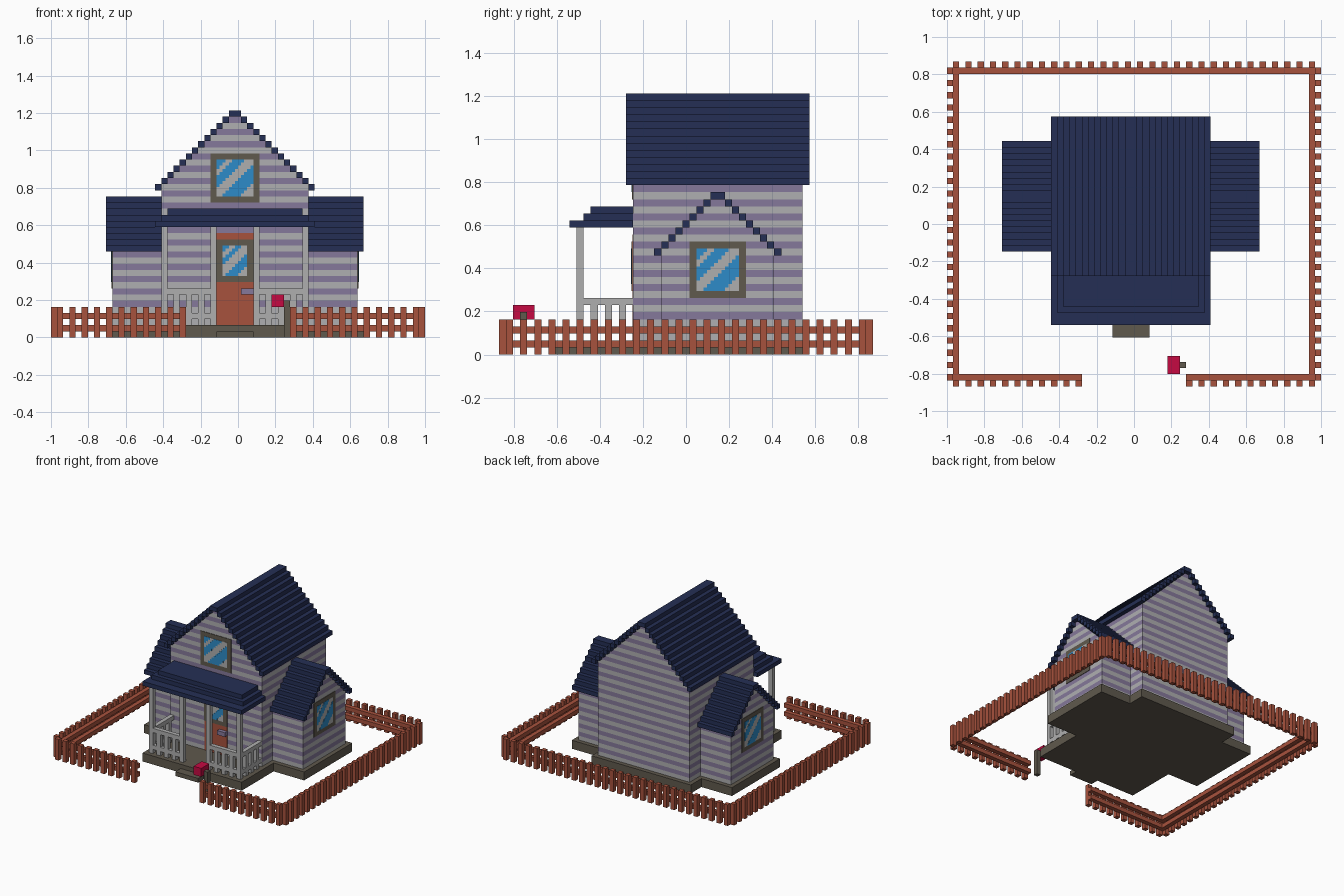
import bpy, bmesh

old = bpy.data.objects.get("Cube")
if old:
    bpy.data.objects.remove(old, do_unlink=True)

U = 2 / 61                     # size of one block
CX, CY = 30.5, 26.5            # block coordinates of the centre

COLOURS = {
    "roof_navy": (0.018, 0.028, 0.090),
    "siding_grey": (0.43, 0.43, 0.44),
    "siding_purple": (0.235, 0.19, 0.325),
    "trim_grey": (0.43, 0.43, 0.43),
    "stone_brown": (0.115, 0.100, 0.075),
    "brick_orange": (0.39, 0.085, 0.047),
    "glass_blue": (0.026, 0.26, 0.58),
    "mailbox_red": (0.56, 0.003, 0.055),
}
MATS = {}
for label, rgb in COLOURS.items():
    m = bpy.data.materials.new(label)
    m.use_nodes = True
    m.diffuse_color = (*rgb, 1)
    bsdf = m.node_tree.nodes["Principled BSDF"]
    bsdf.inputs["Base Color"].default_value = (*rgb, 1)
    bsdf.inputs["Roughness"].default_value = 0.8
    MATS[label] = m


def build(name, boxes, *mats):
    """Make one object from boxes (x0, x1, y0, y1, z0, z1[, material slot]) in block units."""
    bm = bmesh.new()
    for b in boxes:
        x0, x1, y0, y1, z0, z1 = b[:6]
        corners = bmesh.ops.create_cube(bm, size=1)["verts"]
        for v in corners:
            v.co.x = ((x1 if v.co.x > 0 else x0) - CX) * U
            v.co.y = ((y1 if v.co.y > 0 else y0) - CY) * U
            v.co.z = (z1 if v.co.z > 0 else z0) * U
        for f in {f for v in corners for f in v.link_faces}:
            f.material_index = b[6] if len(b) > 6 else 0
    mesh = bpy.data.meshes.new(name)
    bm.to_mesh(mesh)
    bm.free()
    for label in mats:
        mesh.materials.append(MATS[label])
    ob = bpy.data.objects.new(name, mesh)
    bpy.context.collection.objects.link(ob)
    return ob


def mirror(boxes):
    """Add copies mirrored across the house's middle plane, x = 30."""
    return boxes + [(60 - b[1], 60 - b[0], *b[2:]) for b in boxes]


# Foundation and front step
build("foundation", [(17, 43, 10, 44, 0, 2)] + mirror([(9, 17, 22, 40, 0, 2)]), "stone_brown")
build("front_step", [(27, 33, 8, 10, 0, 1)], "stone_brown")

# Main house: striped walls with a stepped gable, and a stepped roof
walls = [(18, 42, 19, 43, z, z + 1, z % 2) for z in range(2, 24)]
walls += [(18 + k, 42 - k, 19, 43, 24 + k, 25 + k, k % 2) for k in range(12)]
build("main_walls", walls, "siding_grey", "siding_purple")
build("main_roof", mirror([(17 + k, 18 + k, 18, 44, 24 + k, 25 + k) for k in range(13)]), "roof_navy")

# Side wings
walls = [(42, 50, 23, 39, z, z + 1, z % 2) for z in range(2, 14)]
walls += [(42, 50, 23 + k, 39 - k, 14 + k, 15 + k, k % 2) for k in range(8)]
build("wing_walls", mirror(walls), "siding_grey", "siding_purple")
roof = []
for k in range(9):
    roof += [(42, 51, 22 + k, 23 + k, 14 + k, 15 + k), (42, 51, 39 - k, 40 - k, 14 + k, 15 + k)]
build("wing_roofs", mirror(roof), "roof_navy")

# Porch roof, posts and railings
build("porch_roof", [(17, 43, 10, 19, 18, 19), (18, 42, 12, 19, 19, 20), (19, 41, 13, 19, 20, 21)], "roof_navy")
build("porch_posts", mirror([(i, i + 1, 11, 12, 2, 18) for i in (18, 26)]), "trim_grey")
rails = [(19, 26, 11, 12, z, z + 1) for z in (3, 7)]
rails += [(18, 19, 12, 19, z, z + 1) for z in (3, 7)]
rails += [(i, i + 1, 11, 12, z0, z1) for i in (20, 22, 24) for z0, z1 in ((2, 3), (4, 7))]
rails += [(18, 19, j, j + 1, z0, z1) for j in (13, 15, 17) for z0, z1 in ((2, 3), (4, 7))]
build("porch_railings", mirror(rails), "trim_grey")


# Windows: frame, pale pane and blue diagonal bands as thin plates
def front(u0, u1, z0, z1, d):
    return (u0, u1, 19 - d, 19, z0, z1)


def right(u0, u1, z0, z1, d):
    return (50, 50 + d, u0, u1, z0, z1)


def left(u0, u1, z0, z1, d):
    return (10 - d, 10, 62 - u1, 62 - u0, z0, z1)


def window(name, side, u0, u1, z0, z1, base=0.0):
    boxes = [(*side(u0, u1, z0, z1, base + 0.12), 0),
             (*side(u0 + 1, u1 - 1, z0 + 1, z1 - 1, base + 0.16), 1)]
    cols, rows = 2 * (u1 - u0 - 2), 2 * (z1 - z0 - 2)
    for a in range(cols):
        for b in range(rows):
            t = (a + b + 1) / (cols + rows)
            if t < 0.15 or 0.24 < t < 0.38 or 0.58 < t < 0.80:
                u, z = u0 + 1 + a / 2, z1 - 1 - b / 2
                boxes.append((*side(u, u + 0.5, z - 0.5, z, base + 0.20), 2))
    build(name, boxes, "stone_brown", "trim_grey", "glass_blue")


window("gable_window", front, 26, 34, 22, 30)
window("right_wing_window", right, 27, 35, 8, 16)
window("left_wing_window", left, 27, 35, 8, 16)

# Front door
build("front_door", [front(27, 33, 2, 17, 0.1)], "brick_orange")
window("door_window", front, 27, 33, 9, 16, 0.08)
build("door_handle", [(31, 33, 18, 19, 7, 8)], "siding_purple")

# Picket fence with a gateway at the front
fence = []
for z in (1, 3):
    fence += [(1, 60, 51, 52, z, z + 1), (1, 22, 1, 2, z, z + 1), (39, 60, 1, 2, z, z + 1),
              (1, 2, 2, 51, z, z + 1), (59, 60, 2, 51, z, z + 1)]
for i in range(1, 60, 2):
    fence.append((i, i + 1, 52, 53, 0, 5))
    if i < 22 or i >= 39:
        fence.append((i, i + 1, 0, 1, 0, 5))
for j in range(1, 52, 2):
    fence += [(0, 1, j, j + 1, 0, 5), (60, 61, j, j + 1, 0, 5)]
build("picket_fence", fence, "brick_orange")

# Mailbox beside the gateway
build("mailbox", [(36, 38, 2, 5, 5, 7)], "mailbox_red")
build("mailbox_post", [(38, 39, 3, 4, 0, 6)], "stone_brown")
